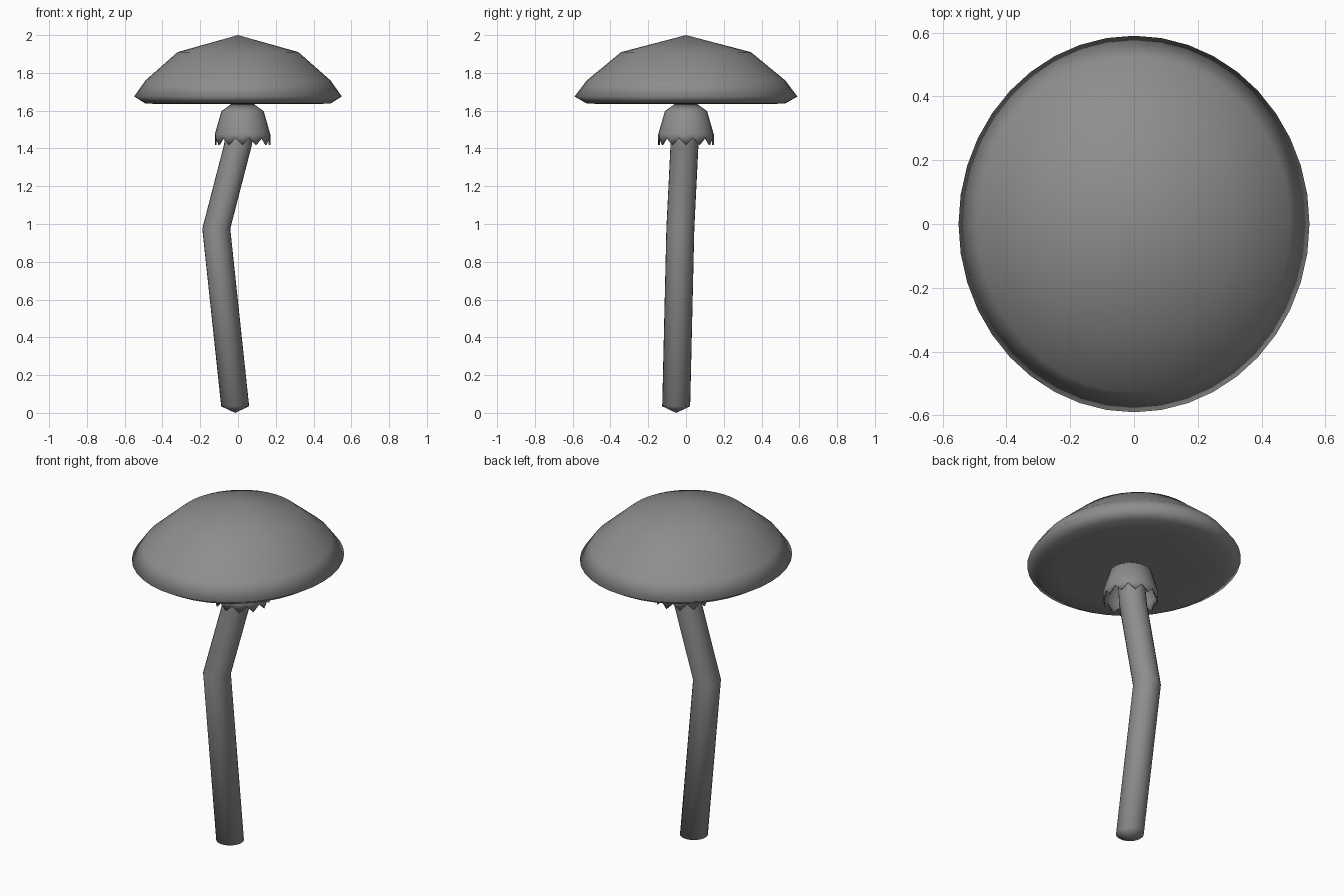
import bpy, bmesh
from math import sin, cos, pi
from mathutils import Vector

if "Cube" in bpy.data.objects:
    bpy.data.objects.remove(bpy.data.objects["Cube"])

grey = bpy.data.materials.new("dark_grey")
grey.diffuse_color = (0.27, 0.27, 0.27, 1)
grey.use_nodes = True
grey.node_tree.nodes["Principled BSDF"].inputs["Base Color"].default_value = grey.diffuse_color


def loft(name, rings, close_ends=True):
    """Skin a list of point rings; a ring with one point becomes a tip."""
    bm = bmesh.new()
    levels = [[bm.verts.new(p) for p in ring] for ring in rings]
    for a, b in zip(levels, levels[1:]):
        n = max(len(a), len(b))
        for i in range(n):
            j = (i + 1) % n
            quad = [a[i % len(a)], a[j % len(a)], b[j % len(b)], b[i % len(b)]]
            bm.faces.new(list(dict.fromkeys(quad)))
    if close_ends:
        for ring in (levels[0], levels[-1]):
            if len(ring) > 2:
                bm.faces.new(ring)
    bmesh.ops.recalc_face_normals(bm, faces=bm.faces)
    mesh = bpy.data.meshes.new(name)
    bm.to_mesh(mesh)
    bm.free()
    mesh.materials.append(grey)
    obj = bpy.data.objects.new(name, mesh)
    bpy.context.collection.objects.link(obj)
    for poly in mesh.polygons:
        poly.use_smooth = True
    return obj


def ellipse(centre, rx, ry, n=24):
    if rx == 0:
        return [Vector(centre)]
    return [Vector(centre) + Vector((rx * cos(2 * pi * i / n), ry * sin(2 * pi * i / n), 0))
            for i in range(n)]


# Cap: dome with a tucked rim and flat underside
cap_profile = [(0, 2.0), (0.32, 1.91), (0.49, 1.76), (0.55, 1.675),
               (0.49, 1.638), (0.38, 1.634), (0, 1.634)]
loft("cap", [ellipse((0, 0, z), r, r * 0.59 / 0.55, 40) for r, z in cap_profile])

# Stem: bent tube with a pointed foot
stem_path = [(-0.015, -0.052, 0.0, 0), (-0.015, -0.052, 0.035, 0.074),
             (-0.115, -0.03, 0.975, 0.074), (0.0, -0.008, 1.42, 0.074),
             (0.024, 0.0, 1.60, 0.07), (0.024, 0.0, 1.64, 0)]
loft("stem", [ellipse((x, y, z), r, r) for x, y, z, r in stem_path])

# Skirt: flared collar under the cap with a zigzag hem of twelve teeth
skirt_profile = [(0.06, 1.635), (0.112, 1.597), (0.147, 1.475), (0.147, 1.44)]
rings = [ellipse((0.024, 0, z), r, r) for r, z in skirt_profile]
for i, p in enumerate(rings[-1]):
    p.z += 0.015 if i % 2 else -0.022
skirt = loft("skirt", rings, close_ends=False)
shell = skirt.modifiers.new("thickness", 'SOLIDIFY')
shell.thickness = 0.008
